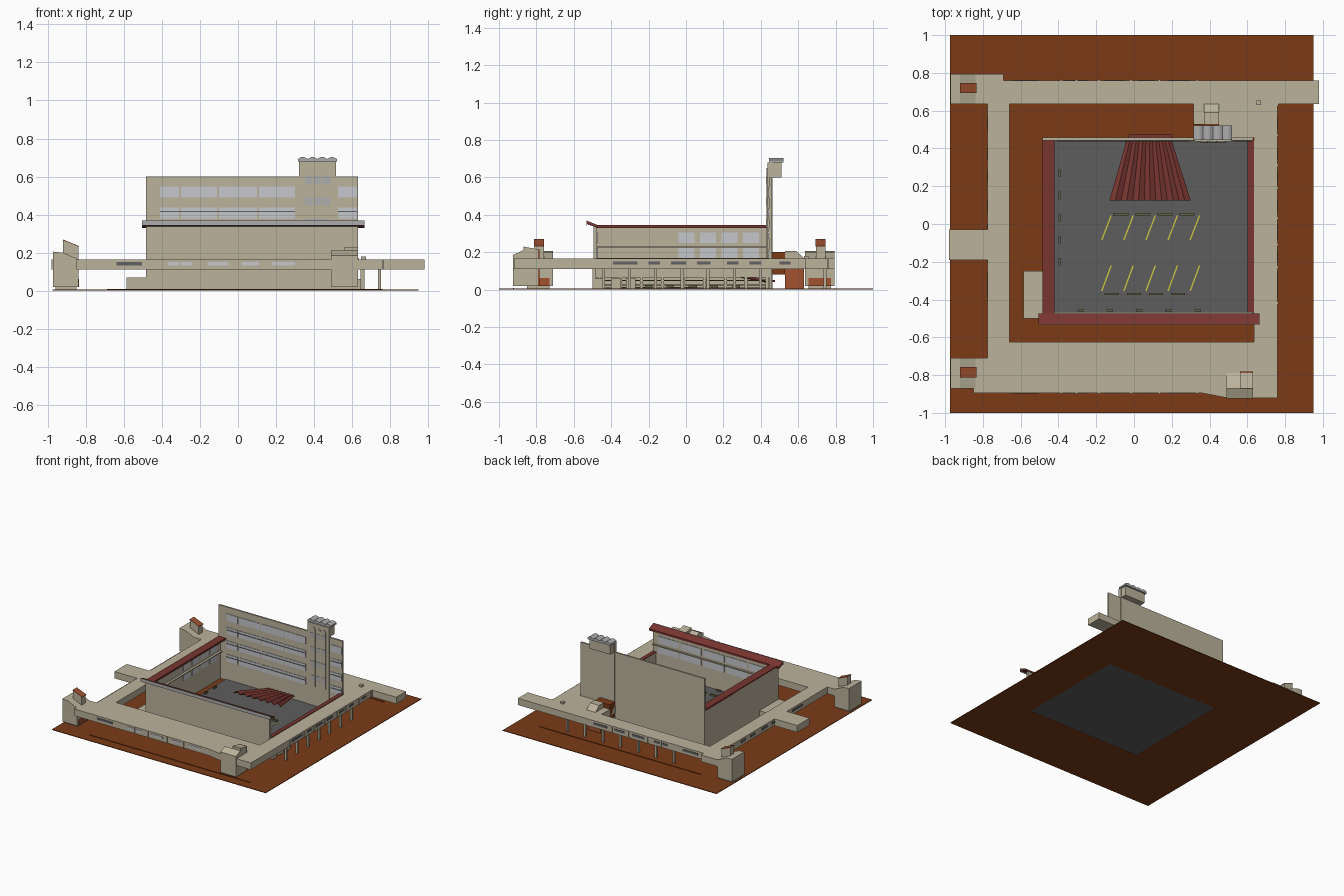
import bpy, bmesh, math

def mat(name, c):
    m = bpy.data.materials.new(name)
    m.diffuse_color = (*c, 1)
    return m

BEIGE = mat("beige", (.50, .45, .33))
BROWN = mat("brown", (.20, .043, .008))
RED = mat("dark_red", (.19, .036, .03))
GREY = mat("asphalt", (.11, .11, .11))
GLASS = mat("glass", (.56, .57, .60))
DARK = mat("dark_glass", (.12, .12, .13))
YELLOW = mat("yellow", (.60, .55, .05))
OLIVE = mat("olive", (.13, .13, .06))
ORANGE = mat("orange", (.36, .085, .03))
STONE = mat("pale_stone", (.42, .42, .42))

def finish(name, bm, m):
    bmesh.ops.recalc_face_normals(bm, faces=bm.faces)
    me = bpy.data.meshes.new(name)
    bm.to_mesh(me)
    bm.free()
    me.materials.append(m)
    ob = bpy.data.objects.new(name, me)
    bpy.context.collection.objects.link(ob)
    return ob

def prism(name, pts, axis, lo, hi, m):
    """Extrude a 2D outline along x (pts=y,z), y (pts=x,z) or z (pts=x,y)."""
    put = {'x': lambda p, t: (t, p[0], p[1]), 'y': lambda p, t: (p[0], t, p[1]),
           'z': lambda p, t: (p[0], p[1], t)}[axis]
    bm = bmesh.new()
    a = [bm.verts.new(put(p, lo)) for p in pts]
    b = [bm.verts.new(put(p, hi)) for p in pts]
    bm.faces.new(a)
    bm.faces.new(b)
    n = len(pts)
    for i in range(n):
        bm.faces.new((a[i], a[(i + 1) % n], b[(i + 1) % n], b[i]))
    return finish(name, bm, m)

def box(name, x0, x1, y0, y1, z0, z1, m=BEIGE):
    return prism(name, [(x0, y0), (x1, y0), (x1, y1), (x0, y1)], 'z', z0, z1, m)

# Ground frame around the courtyard, courtyard floor
for i, r in enumerate([(-.975, .95, -1, -.475), (-.975, .95, .44, 1),
                       (-.975, -.42, -.475, .44), (.605, .95, -.475, .44)]):
    box(f"ground_{i}", *r, 0, .005, BROWN)
box("courtyard_floor", -.42, .605, -.475, .44, .001, .012, GREY)
for y in (-.924, .793):
    box("ground_kerb", -.69, .76, y, y + .004, .004, .009, BROWN)

# Main building walls
box("front_wall", -.485, .63, -.495, -.478, .005, .345)
box("left_wall", -.485, -.468, -.48, .455, .005, .335)
box("back_wall", -.485, .63, .443, .457, .005, .60)
box("left_roof", -.485, -.42, -.478, .443, .33, .345, RED)
box("left_inner_ledge", -.468, -.45, -.478, .443, .225, .232)
box("front_inner_ledge", -.468, .63, -.478, -.465, .225, .232)
prism("front_roof", [(-.53, .35), (-.53, .368), (-.473, .345), (-.473, .33)], 'x', -.505, .665, RED)
box("front_roof_fascia", -.506, .666, -.533, -.529, .342, .369, STONE)

# Low right side: beam on posts with a railing
box("right_beam", .605, .632, -.478, .443, .065, .165)
box("right_coping", .602, .635, -.478, .443, .165, .17, RED)
for i in range(9):
    y = -.47 + i * .112
    box("right_post", .61, .628, y, y + .016, .005, .065)
for z in (.022, .045):
    box("right_rail", .616, .622, -.47, .44, z, z + .006, OLIVE)
for y in (-.49, -.40, -.32):
    box("right_bin", .632, .66, y, y + .05, .005, .06)
box("corner_pillar", .645, .665, -.5, -.485, .005, .11)

# Windows of back wall: four storeys
for z in (.05, .16, .27, .38, .49)[1:]:
    for x0, x1 in [(-.41, -.31), (-.30, -.11), (-.10, .10), (.11, .30), (.525, .625)]:
        box("back_window", x0, x1, .439, .444, z, z + .057, GLASS)
    if z < .45:
        for x0, x1 in [(-.41, .30), (.525, .625)]:
            box("window_bar", x0, x1, .436, .441, z + .033, z + .039, DARK)
# Inner windows of left and front walls
for z in (.168, .25):
    for i in range(4):
        y = -.04 + i * .115
        box("left_window", -.469, -.464, y, y + .085, z, z + .055, GLASS)
    for i in range(5):
        x = -.42 + i * .205
        box("front_inner_window", x, x + .185, -.479, -.474, z, z + .055, GLASS)

# Tower: shaft, three arched panels, scalloped cap
box("tower_shaft", .32, .515, .436, .462, .005, .68)
box("tower_head", .325, .51, .455, .51, .60, .68)
for i in range(3):
    cx = .372 + i * .046
    arc = [(cx + .021 * math.cos(t * math.pi / 8), .63 + .021 * math.sin(t * math.pi / 8)) for t in range(9)]
    prism("tower_arch", [(cx - .021, .17), (cx + .021, .17)] + arc, 'y', .431, .437, BEIGE)
    for z in (.22, .335, .45, .562):
        box("tower_window", cx - .019, cx + .019, .429, .432, z, z + .042, STONE)
scallop = [(.315, .678), (.52, .678)]
scallop += [(.52 - .205 * k / 24, .692 + .011 * abs(math.sin(k * math.pi / 6))) for k in range(25)]
prism("tower_cap", scallop, 'y', .445, .522, STONE)

# Pleated fan canopy over the courtyard, rising away from the back wall
bm = bmesh.new()
N = 14
rows = []
for x0, x1, y, z, d in [(-.04, .20, .44, .04, .008), (-.13, .30, .125, .10, .022)]:
    rows.append([bm.verts.new((x0 + (x1 - x0) * i / N, y, z + d * (i % 2))) for i in range(N + 1)])
for i in range(N):
    bm.faces.new((rows[0][i], rows[0][i + 1], rows[1][i + 1], rows[1][i]))
fan = finish("fan_canopy", bm, RED)
fan.modifiers.new("thick", 'SOLIDIFY').thickness = .005
box("fan_end", -.03, .20, .457, .475, .04, .05, RED)

# Parking lines and wheel stops
for ya, yb in ((-.355, -.22), (-.085, .045)):
    for i in range(5):
        x = -.175 + i * .117
        prism("parking_line", [(x, ya), (x + .008, ya), (x + .058, yb), (x + .05, yb)], 'z', .011, .014, YELLOW)
for i in range(4):
    box("wheel_stop", -.11 + i * .117, -.03 + i * .117, .046, .058, .012, .024, OLIVE)
    box("wheel_stop", -.155 + i * .117, -.08 + i * .117, -.376, -.364, .012, .024, OLIVE)
for i in range(5):
    y, x = -.22 + i * .117, -.30 + i * .155
    box("side_bench", -.40, -.39, y, y + .04, .012, .024, OLIVE)
    box("front_bench", x, x + .035, -.462, -.452, .012, .024, OLIVE)

# Raised corridor ring with spurs
Z = (.11, .165)
prism("front_corridor", [(-.85, -.895), (.36, -.895), (.49, -.92), (.76, -.92), (.76, -.625),
                         (-.775, -.625), (-.775, -.71), (-.85, -.71)], 'z', *Z, BEIGE)
box("left_corridor", -.775, -.66, -.625, .635, *Z)
box("right_corridor", .635, .76, -.625, .635, *Z)
box("back_corridor", -.775, .98, .635, .76, *Z)
box("back_corridor_step", -.775, -.69, .76, .795, *Z)
box("left_spur", -.98, -.775, -.19, -.03, *Z)
box("tower_landing", .315, .635, .457, .635, *Z)

# Corridor windows and ribs
for x0, x1, m in [(-.64, -.505, DARK), (-.37, -.24, GLASS), (-.16, -.05, GLASS), (.02, .11, GLASS), (.18, .30, GLASS)]:
    box("front_corridor_window", x0, x1, -.898, -.894, .133, .15, m)
    box("back_corridor_window", x0, x1, .759, .763, .133, .15, DARK)
for x in (-.39, -.31, -.19, -.02, .13, .33):
    box("front_rib", x, x + .01, -.899, -.894, *Z)
    box("back_rib", x, x + .01, .759, .765, *Z)
for y0, y1 in [(-.39, -.26), (-.20, -.14), (-.08, 0), (.06, .13), (.22, .28), (.34, .40), (.50, .56), (.66, .71)]:
    box("right_corridor_window", .759, .763, y0, y1, .133, .15, DARK)
    box("right_rib", .759, .765, y0 - .035, y0 - .023, *Z)
    box("left_corridor_window", -.779, -.774, y0, y1, .133, .15, DARK)
# Slim columns under the corridors
for i in range(7):
    x = -.42 + i * .16
    box("back_column", x, x + .016, .735, .751, .005, .11)
    box("right_column", .735, .751, -.45 + i * .14, -.434 + i * .14, .005, .11)

# Left corner stair pavilions
prof = [(-.972, .02), (-.84, .02), (-.84, .11), (-.775, .11), (-.775, .165), (-.84, .165), (-.92, .20), (-.972, .205)]
cap = [(-.92, .20), (-.84, .165), (-.84, .232), (-.92, .265)]
for y in (-.87, .635):
    prism("stair_pavilion", prof, 'y', y, y + .16, BEIGE)
    prism("pavilion_hood", cap, 'y', y + .06, y + .11, BEIGE)
    prism("hood_roof", [(-.92, .265), (-.835, .23), (-.835, .234), (-.92, .269)], 'y', y + .058, y + .112, ORANGE)
    box("pavilion_ramp", -.841, -.836, y + .02, y + .14, .02, .062, ORANGE)
    box("pavilion_foot", -.96, -.85, y + .02, y + .14, .004, .02)

# Right front stair pavilion
prism("front_pavilion", [(-.925, .018), (-.925, .185), (-.87, .21), (-.79, .165), (-.79, .018)], 'x', .49, .63, BEIGE)
prism("front_pavilion_hood", [(-.87, .20), (-.79, .165), (-.79, .215), (-.87, .23)], 'x', .56, .63, BEIGE)
box("front_pavilion_door", .56, .63, -.79, -.782, .02, .215, ORANGE)

# Rear stair hood, roof vent, and left annex
prism("rear_stair_hood", [(.53, .165), (.53, .205), (.59, .205), (.635, .165)], 'x', .37, .45, BEIGE)
box("rear_stair_wall", .315, .45, .46, .53, .08, .20, BROWN)
box("rear_stair_base", .33, .44, .53, .63, .005, .11, ORANGE)
box("roof_vent", .648, .672, .63, .655, .165, .18)
box("left_annex", -.585, -.485, -.5, -.25, .005, .07)
